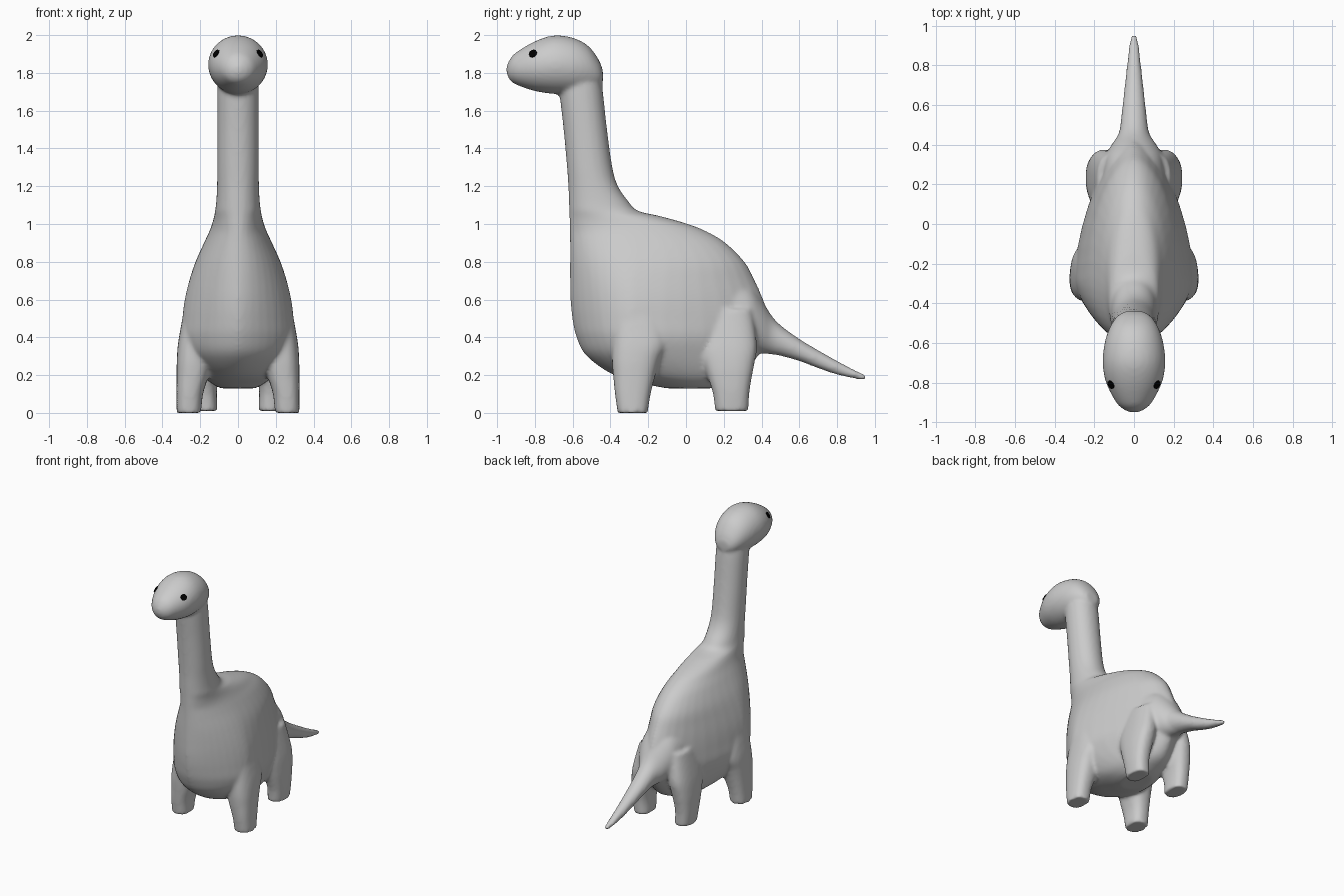
import bpy, bmesh, math
from mathutils import Vector


def material(name, rgb):
    m = bpy.data.materials.new(name)
    m.diffuse_color = (*rgb, 1)
    return m


def resample(rows, steps=5):
    """Catmull-Rom interpolation between section rows."""
    out = []
    n = len(rows)
    for i in range(n - 1):
        p0, p1, p2, p3 = (rows[max(0, min(n - 1, j))] for j in (i - 1, i, i + 1, i + 2))
        for k in range(steps):
            t = k / steps
            out.append([0.5 * (2 * b + (c - a) * t + (2 * a - 5 * b + 4 * c - d) * t * t
                               + (3 * b - a - 3 * c + d) * t ** 3)
                        for a, b, c, d in zip(p0, p1, p2, p3)])
    out.append(list(rows[-1]))
    return out


def loft(bm, rows, axis, sides=40):
    """Rows: position, low, high, widest point, x centre, half width, exponent.
    axis 'z' stacks sections upward (low/high in y); 'y' runs lengthwise (low/high in z)."""
    rings = []
    for pos, lo, hi, mid, xc, w, e in resample(rows):
        ring = []
        for k in range(sides):
            a = 2 * math.pi * k / sides
            c, s = math.cos(a), math.sin(a)
            x = xc + w * math.copysign(abs(c) ** (2 / e), c)
            v = mid + (hi - mid if s > 0 else mid - lo) * math.copysign(abs(s) ** (2 / e), s)
            ring.append(bm.verts.new((x, v, pos) if axis == 'z' else (x, pos, v)))
        rings.append(ring)
    for r, q in zip(rings, rings[1:]):
        for k in range(sides):
            j = (k + 1) % sides
            bm.faces.new((r[k], r[j], q[j], q[k]))
    bm.faces.new(rings[0])
    bm.faces.new(rings[-1])


skin = material("soft grey", (0.6, 0.6, 0.6))
black = material("black", (0.0, 0.0, 0.0))
bm = bmesh.new()

# Torso rising into the neck: z, front, back, widest y, half width, exponent
torso = [(0.13, -0.10, 0.14, 0.03, 0.09, 2), (0.15, -0.20, 0.20, 0.0, 0.13, 2),
         (0.20, -0.38, 0.30, -0.12, 0.195, 1.9), (0.30, -0.525, 0.38, -0.24, 0.265, 1.7),
         (0.40, -0.58, 0.43, -0.27, 0.30, 1.6), (0.50, -0.602, 0.44, -0.28, 0.295, 1.6),
         (0.60, -0.612, 0.41, -0.28, 0.282, 1.65), (0.70, -0.614, 0.365, -0.28, 0.258, 1.75),
         (0.80, -0.614, 0.31, -0.27, 0.225, 1.9), (0.90, -0.614, 0.21, -0.28, 0.18, 2),
         (0.96, -0.615, 0.11, -0.31, 0.152, 2), (1.00, -0.616, 0.01, -0.34, 0.137, 2.1),
         (1.04, -0.617, -0.13, -0.40, 0.127, 2.1), (1.07, -0.618, -0.255, -0.45, 0.121, 2.1),
         (1.12, -0.62, -0.305, -0.47, 0.115, 2.1), (1.20, -0.623, -0.36, -0.49, 0.111, 2.1),
         (1.30, -0.63, -0.39, -0.51, 0.11, 2.1), (1.50, -0.648, -0.418, -0.53, 0.11, 2.1),
         (1.70, -0.67, -0.44, -0.55, 0.11, 2.1), (1.80, -0.67, -0.455, -0.56, 0.105, 2)]
loft(bm, [(z, f, b, m, 0, w, e) for z, f, b, m, w, e in torso], 'z')

# Head: y, bottom, top, half width
head = [(-0.95, 1.80, 1.835, 0.018), (-0.935, 1.765, 1.868, 0.052), (-0.90, 1.738, 1.908, 0.090),
        (-0.80, 1.704, 1.967, 0.141), (-0.70, 1.689, 1.998, 0.158), (-0.60, 1.689, 1.986, 0.148),
        (-0.52, 1.70, 1.945, 0.122), (-0.465, 1.72, 1.875, 0.085), (-0.44, 1.745, 1.815, 0.045)]
loft(bm, [(y, b, t, (b + t) / 2, 0, w, 2) for y, b, t, w in head], 'y')

# Tail: y, bottom, top, half width
tail = [(0.25, 0.30, 0.74, 0.16), (0.34, 0.31, 0.68, 0.145), (0.40, 0.315, 0.60, 0.113),
        (0.45, 0.31, 0.52, 0.080), (0.50, 0.302, 0.465, 0.069), (0.60, 0.274, 0.392, 0.058),
        (0.70, 0.236, 0.332, 0.047), (0.80, 0.202, 0.276, 0.036), (0.90, 0.18, 0.224, 0.025),
        (0.945, 0.175, 0.205, 0.016), (0.957, 0.182, 0.198, 0.008)]
loft(bm, [(y, b, t, (b + t) / 2, 0, w, 2) for y, b, t, w in tail], 'y')

# Legs: z, front, back, inner x, outer x
front_leg = [(0.0, -0.362, -0.203, 0.195, 0.325), (0.10, -0.376, -0.187, 0.185, 0.325),
             (0.20, -0.386, -0.162, 0.155, 0.325), (0.28, -0.392, -0.138, 0.14, 0.324),
             (0.38, -0.39, -0.10, 0.13, 0.316), (0.55, -0.38, -0.13, 0.12, 0.285)]
rear_leg = [(0.01, 0.155, 0.33, 0.108, 0.23), (0.10, 0.143, 0.335, 0.112, 0.24),
            (0.17, 0.122, 0.345, 0.105, 0.243), (0.25, 0.095, 0.36, 0.09, 0.242),
            (0.36, 0.06, 0.375, 0.07, 0.228), (0.55, 0.05, 0.35, 0.04, 0.185)]
for leg in (front_leg, rear_leg):
    for side in (-1, 1):
        loft(bm, [(z, f, b, (f + b) / 2, side * (i + o) / 2, (o - i) / 2, 2.5)
                  for z, f, b, i, o in leg], 'z', 28)

# Merge the overlapping parts into one smooth skin
bmesh.ops.recalc_face_normals(bm, faces=bm.faces[:])
mesh = bpy.data.meshes.new("body")
bm.to_mesh(mesh)
bm.free()
mesh.materials.append(skin)
body = bpy.data.objects.new("body", mesh)
bpy.context.collection.objects.link(body)
remesh = body.modifiers.new("merge", 'REMESH')
remesh.mode = 'VOXEL'
remesh.voxel_size = 0.012
remesh.use_smooth_shade = True
soften = body.modifiers.new("soften", 'SMOOTH')
soften.factor = 0.5
soften.iterations = 7

# Eyes: thin round plates lying on the sides of the head
bpy.context.view_layer.update()
skin_surface = body.evaluated_get(bpy.context.evaluated_depsgraph_get())
spots = [(n, skin_surface.ray_cast(Vector((s, -0.81, 1.902)), Vector((-s, 0, 0))))
         for n, s in (("left_eye", 1), ("right_eye", -1))]
spots = [(n, hit[1].copy(), hit[2].copy()) for n, hit in spots]
for name, point, normal in spots:
    bpy.ops.mesh.primitive_cylinder_add(vertices=10, radius=0.023, depth=0.009, location=point,
                                        rotation=normal.to_track_quat('Z', 'Y').to_euler())
    eye = bpy.context.object
    eye.name = name
    eye.data.materials.append(black)
